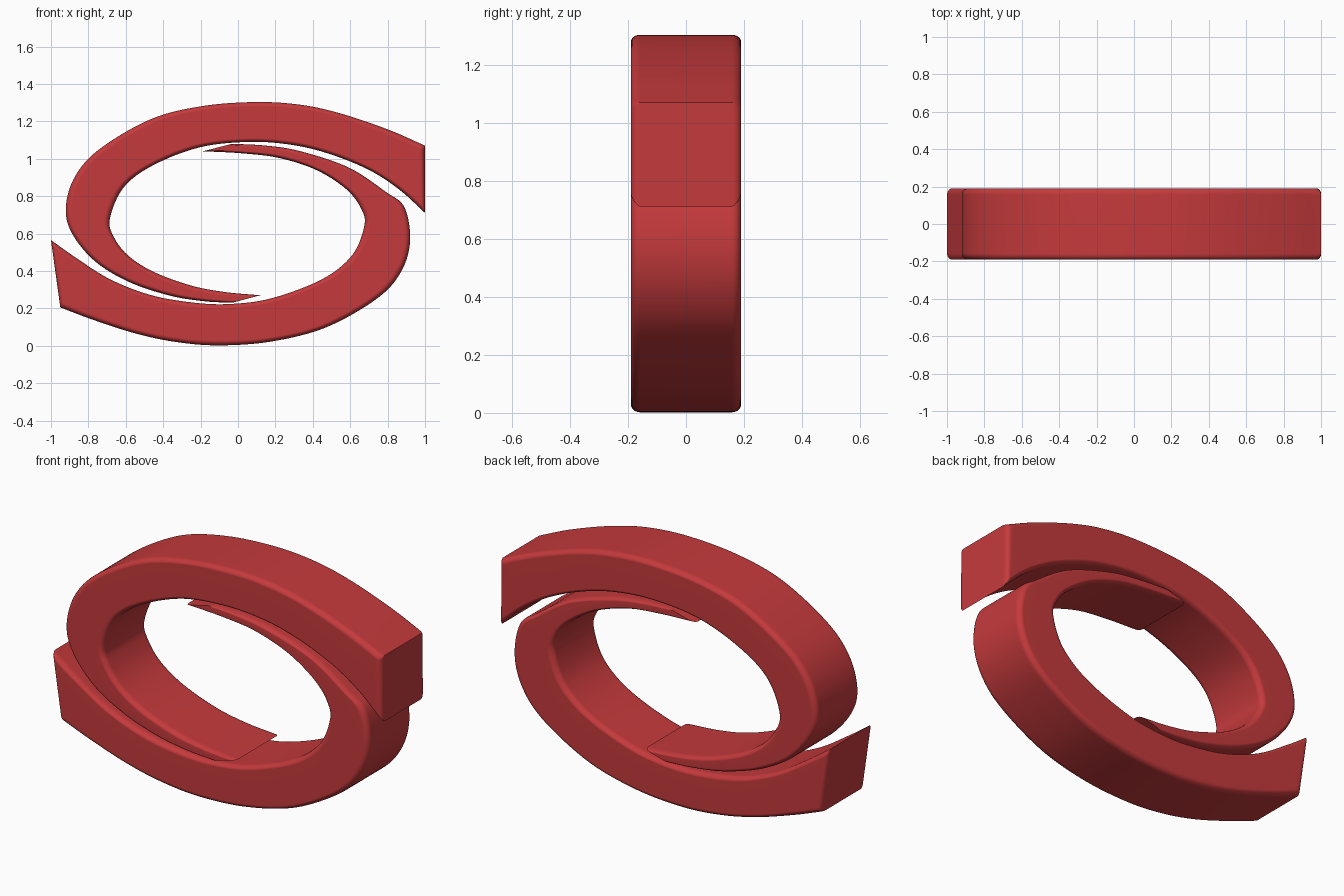
import bpy, bmesh, math
from mathutils import Vector

if "Cube" in bpy.data.objects:
    bpy.data.objects.remove(bpy.data.objects["Cube"])

HALF, R = 0.19, 0.032  # half depth, edge rounding

red = bpy.data.materials.new("red")
red.diffuse_color = (0.56, 0.042, 0.045, 1)
red.use_nodes = True
red.node_tree.nodes["Principled BSDF"].inputs["Base Color"].default_value = red.diffuse_color


def spline(pts, s):
    """Catmull-Rom point at parameter s (0 .. len-1)."""
    p = [Vector(q) for q in pts]
    p = [2 * p[0] - p[1]] + p + [2 * p[-1] - p[-2]]
    i = min(int(s), len(pts) - 2)
    u = s - i
    a, b, c, d = p[i:i + 4]
    return 0.5 * (2 * b + (c - a) * u + (2 * a - 5 * b + 4 * c - d) * u * u
                  + (3 * b - a - 3 * c + d) * u ** 3)


def section(o, i, half, r):
    """Rounded rectangle running from the outer rail to the inner rail."""
    w = (i - o).length
    d = (i - o) / w
    r = max(0.001, min(r, w * 0.4))
    ring = []
    for cx, cy, a0 in ((w - r, half - r, 0), (r, half - r, 90),
                       (r, r - half, 180), (w - r, r - half, 270)):
        for k in range(6):
            a = math.radians(a0 + 18 * k)
            p = o + d * (cx + r * math.cos(a))
            ring.append((p.x, cy + r * math.sin(a), p.y))
    return ring


def swoosh(name, rails):
    outer = [(a, b) for a, b, c, d in rails]
    inner = [(c, d) for a, b, c, d in rails]
    n = len(rails) - 1
    # extra stations round over the wide end
    params = [0, .01, .03, .06, .1, .15] + [k / 8 for k in range(2, n * 8 + 1)]
    bm = bmesh.new()
    rings = []
    for s in params:
        inset = R * (1 - math.sqrt(1 - max(0, 1 - s / .15) ** 2))
        pts = section(spline(outer, s), spline(inner, s), HALF - inset, R - inset)
        rings.append([bm.verts.new(p) for p in pts])
    m = len(rings[0])
    for a, b in zip(rings, rings[1:]):
        for k in range(m):
            bm.faces.new((a[k], a[(k + 1) % m], b[(k + 1) % m], b[k]))
    bm.faces.new(rings[0])
    bm.faces.new(rings[-1][::-1])
    bmesh.ops.recalc_face_normals(bm, faces=bm.faces)
    me = bpy.data.meshes.new(name)
    bm.to_mesh(me)
    bm.free()
    me.materials.append(red)
    ob = bpy.data.objects.new(name, me)
    bpy.context.collection.objects.link(ob)
    bpy.ops.object.select_all(action='DESELECT')
    ob.select_set(True)
    bpy.context.view_layer.objects.active = ob
    bpy.ops.object.shade_smooth_by_angle(angle=math.radians(35))
    # keeps the flat front and back shaded flat
    mod = ob.modifiers.new("flat_faces", 'WEIGHTED_NORMAL')
    mod.keep_sharp = True


# each row: outer x, outer z, inner x, inner z, from wide end to tip
swoosh("upper_swoosh", [
    (1, 1.07, 1, .71), (.80, 1.157, .866, .832), (.545, 1.243, .706, .937),
    (.33, 1.289, .50, 1.022), (.09, 1.303, .30, 1.072), (-.20, 1.28, .07, 1.09),
    (-.47, 1.21, -.20, 1.062), (-.74, 1.052, -.45, .967), (-.87, .908, -.61, .848),
    (-.92, .745, -.685, .68), (-.89, .605, -.662, .578), (-.765, .452, -.58, .476),
    (-.58, .34, -.44, .39), (-.364, .268, -.24, .319), (-.18, .238, -.06, .286),
    (-.03, .23, .12, .27)])

swoosh("lower_swoosh", [
    (-.95, .205, -1, .565), (-.77, .137, -.87, .473), (-.545, .065, -.685, .356),
    (-.33, .02, -.47, .272), (-.10, .002, -.25, .232), (.18, .023, -.05, .223),
    (.47, .098, .18, .254), (.74, .25, .45, .356), (.87, .392, .61, .484),
    (.92, .56, .675, .64), (.89, .74, .66, .73), (.79, .823, .58, .836),
    (.59, .954, .42, .939), (.33, 1.041, .22, 1.004), (.15, 1.07, .02, 1.029),
    (-.03, 1.08, -.187, 1.04)])
